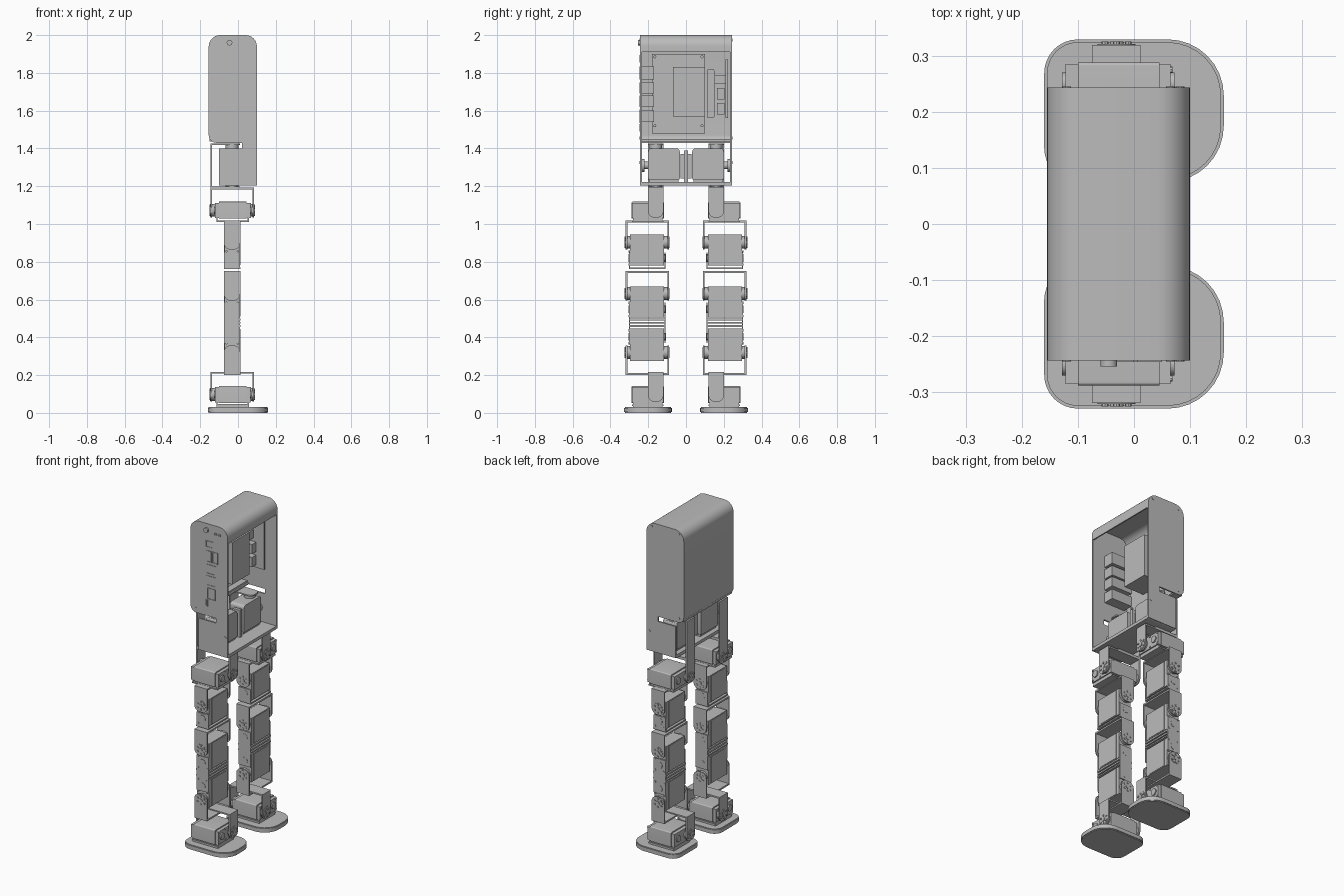
import bpy, bmesh, math
from mathutils import Vector

cube = bpy.data.objects.get("Cube")
if cube:
    bpy.data.objects.remove(cube, do_unlink=True)

grey = bpy.data.materials.new("plain grey")
grey.use_nodes = True
grey.diffuse_color = (0.5, 0.5, 0.5, 1)
grey.node_tree.nodes["Principled BSDF"].inputs["Base Color"].default_value = (0.5, 0.5, 0.5, 1)
made = []


# ---- shape helpers: a shape is (outline, axis, start, end) ----
def place(axis, u, v, w):
    return {"x": (w, u, v), "y": (u, w, v), "z": (u, v, w)}[axis]


def arc(cu, cv, r, a0, a1, n=8):
    return [(cu + r * math.cos(math.radians(a0 + (a1 - a0) * i / n)),
             cv + r * math.sin(math.radians(a0 + (a1 - a0) * i / n))) for i in range(n + 1)]


def rounded(u0, u1, v0, v1, bl=0, br=0, tr=0, tl=0):
    pts = []
    for cu, cv, r, a, su, sv in ((u0, v0, bl, 180, 1, 1), (u1, v0, br, 270, -1, 1),
                                 (u1, v1, tr, 0, -1, -1), (u0, v1, tl, 90, 1, -1)):
        pts += arc(cu + su * r, cv + sv * r, r, a, a + 90) if r else [(cu, cv)]
    return pts


def box(x0, x1, y0, y1, z0, z1):
    return (rounded(x0, x1, y0, y1), "z", z0, z1)


def disc(axis, u, v, r, a, b, n=20):
    return (arc(u, v, r, 0, 360 - 360 / n, n - 1), axis, a, b)


def make(name, shapes, side=1):
    bm = bmesh.new()
    for pts, axis, a, b in shapes:
        lo = [bm.verts.new(place(axis, u, v, a)) for u, v in pts]
        hi = [bm.verts.new(place(axis, u, v, b)) for u, v in pts]
        bm.faces.new(lo)
        bm.faces.new(hi)
        for i in range(len(lo)):
            j = (i + 1) % len(lo)
            bm.faces.new((lo[i], lo[j], hi[j], hi[i]))
    for v in bm.verts:
        v.co.y *= side
    bmesh.ops.recalc_face_normals(bm, faces=bm.faces)
    me = bpy.data.meshes.new(name)
    bm.to_mesh(me)
    bm.free()
    me.materials.append(grey)
    ob = bpy.data.objects.new(name, me)
    bpy.context.collection.objects.link(ob)
    made.append(ob)
    return ob


def horn(axis, u, v, a, b):
    """Servo wheel from a to b, with a hub and a ring of screws standing proud at b."""
    d = 0.004 if b > a else -0.004
    out = [disc(axis, u, v, 0.034, a, b), disc(axis, u, v, 0.012, b, b + d, 12)]
    for k in range(6):
        t = math.radians(60 * k + 30)
        out.append(disc(axis, u + 0.024 * math.cos(t), v + 0.024 * math.sin(t), 0.006, b, b + d, 8))
    return out


# ---- torso: curved cover, end walls and floor ----
def cover_path(t):
    x0, x1, z0, z1 = -0.155 + t, 0.10 - t, 1.43 + t, 2.0 - t
    return ([(x1, 1.91)] + arc(x1 - 0.06 + t, z1 - 0.06 + t, 0.06 - t, 0, 90)
            + arc(x0 + 0.06 - t, z1 - 0.06 + t, 0.06 - t, 90, 180)
            + arc(x0 + 0.04 - t, z0 + 0.04 - t, 0.04 - t, 180, 270) + [(-0.09, z0)])


make("torso_cover", [(cover_path(0) + cover_path(0.008)[::-1], "y", -0.236, 0.236)])
for side, label in ((-1, "front"), (1, "back")):
    make(label + "_wall", [
        (rounded(-0.155, 0.1, 1.43, 2.0, 0.04, 0, 0.06, 0.06), "y", 0.234, 0.243),
        box(0.02, 0.1, 0.234, 0.243, 1.40, 1.43),
        box(-0.10, 0.1, 0.234, 0.243, 1.205, 1.40)], side)
    make(label + "_wall_screws", [disc("y", x, z, 0.008, 0.24, 0.245, 10) for x, z in
         ((-0.12, 1.975), (0.065, 1.975), (-0.12, 1.455), (0.082, 1.325))], side)
make("torso_floor", [(rounded(-0.238, 0.238, 1.203, 1.222, 0.01, 0.01), "x", -0.10, 0.10)])
make("cover_lip", [box(-0.15, -0.10, -0.235, 0.235, 1.438, 1.45)])

# ---- sockets on the front wall ----
sockets = [(-0.05, 0.0, 1.855, 1.895), (-0.045, -0.012, 1.765, 1.835), (-0.006, 0.033, 1.765, 1.835),
           (-0.045, 0.02, 1.692, 1.75), (-0.045, 0.02, 1.62, 1.68), (-0.04, 0.015, 1.535, 1.605),
           (-0.05, -0.035, 1.49, 1.53), (0.005, 0.05, 1.942, 1.955)]
for x0, x1, z0, z1 in sockets:
    t = 0.004
    make("socket_frame", [box(x0, x0 + t, -0.246, -0.24, z0, z1), box(x1 - t, x1, -0.246, -0.24, z0, z1),
                          box(x0, x1, -0.246, -0.24, z0, z0 + t), box(x0, x1, -0.246, -0.24, z1 - t, z1)])
make("power_button", [disc("y", -0.045, 1.96, 0.015, -0.254, -0.24)])

# ---- electronics inside the open side ----
make("circuit_board", [box(-0.135, -0.125, -0.18, 0.10, 1.48, 1.90)])
make("board_standoffs", [disc("x", y, z, 0.008, -0.15, -0.115, 10)
                         for y in (-0.165, 0.085) for z in (1.52, 1.885)])
make("processor_box", [box(-0.125, 0.01, -0.07, 0.10, 1.57, 1.83)])
make("port_blocks", [box(-0.125, 0.015, -0.235, -0.17, z, z + h)
                     for z, h in ((1.54, 0.06), (1.62, 0.06), (1.69, 0.06), (1.765, 0.07))])
make("side_board", [(rounded(0.11, 0.15, 1.56, 1.82, 0.01, 0.01, 0.01, 0.01), "x", -0.10, -0.05),
                    box(-0.10, -0.04, 0.15, 0.21, 1.74, 1.79), box(-0.08, -0.02, 0.165, 0.205, 1.58, 1.64),
                    box(-0.08, -0.02, 0.165, 0.205, 1.66, 1.72), box(-0.11, 0.03, 0.21, 0.222, 1.56, 1.87)])
make("hip_spacer", [box(-0.06, 0.0, -0.028, 0.028, 1.24, 1.37), box(-0.03, 0.02, -0.01, 0.01, 1.22, 1.39)])

CX = -0.031                      # centre line of the legs in x
LX0, LX1 = -0.075, 0.012         # leg width
Y0, Y1, YC = 0.12, 0.293, 0.205  # servo span and leg centre in y
HY = 0.16                        # roll and yaw axis


def pitch_servo(name, z0, z1, hz, mz, s):
    """Servo whose shaft runs sideways, with a wheel on both ends."""
    make(name, [box(LX0 + 0.003, LX1 - 0.003, Y0 - 0.003, Y1 + 0.003, z0, z1),
                box(LX0, LX1, Y0 + 0.02, Y1 - 0.02, z0 + 0.004, z1 - 0.004)], s)
    make(name + "_wheels", horn("y", CX, hz, Y1, 0.321) + horn("y", CX, hz, Y0, 0.092)
         + [disc("y", CX, mz, 0.02, Y1, 0.305), disc("y", CX, mz, 0.02, Y0, 0.107)]
         + [disc("y", CX + dx, mz + dz, 0.006, Y1, 0.305, 8) for dx in (-0.03, 0.03) for dz in (-0.035, 0.035)], s)


def pitch_bracket(name, bar, tip, s):
    """U bracket with its bar at one height and rounded arms reaching to tip."""
    lo, hi = min(bar, tip), max(bar, tip)
    r = 0.035
    pts = (rounded(LX0, LX1, lo, hi, r, r) if tip < bar else rounded(LX0, LX1, lo, hi, 0, 0, r, r))
    make(name, [(pts, "y", 0.311, 0.319), (pts, "y", 0.091, 0.099),
                box(LX0, LX1, 0.091, 0.319, bar - 0.005, bar + 0.005)], s)


def roll_joint(name, z, top, s):
    """Servo whose shaft runs front to back in the leg frame, under an inverted U bracket."""
    make(name + "_servo", [
        (rounded(0.117, 0.288, z - 0.045, z + 0.045, 0, 0, 0.006, 0.006), "x", -0.10, 0.045),
        (rounded(0.12, 0.285, z - 0.042, z + 0.038), "x", -0.122, 0.065),
        box(-0.115, 0.058, 0.12, 0.285, z - 0.062, z - 0.054),
        box(-0.115, -0.108, 0.125, 0.28, z - 0.06, z + 0.02),
        box(0.05, 0.058, 0.125, 0.28, z - 0.06, z + 0.02)], s)
    screws = [disc("x", 0.245 + dy, z + dz, 0.006, 0.06, 0.069, 8)
              for dy in (-0.03, 0.03) for dz in (-0.032, 0.032)]
    make(name + "_wheels", horn("x", HY, z, 0.06, 0.086) + horn("x", HY, z, -0.12, -0.147)
         + screws + [disc("x", 0.25, z, 0.02, -0.128, 0.072)], s)
    arm = rounded(0.12, 0.2, z - 0.038, top, 0.03, 0.03)
    make(name + "_bracket", [(arm, "x", 0.076, 0.084), (arm, "x", -0.146, -0.138),
                             box(-0.146, 0.084, 0.12, 0.2, top - 0.009, top)], s)


for s, label in ((1, "back"), (-1, "front")):
    p = label + "_leg_"
    # hip yaw servo inside the torso with its C bracket
    make(p + "yaw_servo", [(rounded(0.033, 0.2, 1.235, 1.40, 0.006, 0.006, 0.018, 0.018), "x", -0.078, 0.018),
                           box(-0.07, 0.01, 0.04, 0.195, 1.222, 1.395)], s)
    make(p + "yaw_wheels", horn("z", CX, HY, 1.39, 1.418) + [disc("z", CX, HY, 0.034, 1.188, 1.23),
         disc("y", CX, 1.31, 0.02, 0.19, 0.222), disc("y", CX, 1.31, 0.034, 0.22, 0.236)], s)
    make(p + "yaw_bracket", [(rounded(-0.146, 0.01, 0.12, 0.2, 0, 0.03, 0.03, 0), "z", 1.418, 1.426),
                             box(-0.146, -0.138, 0.12, 0.2, 1.19, 1.426),
                             box(-0.146, 0.01, 0.12, 0.2, 1.19, 1.199)], s)
    roll_joint(p + "hip_roll", 1.073, 1.192, s)
    # thigh
    pitch_bracket(p + "hip_bracket", 1.013, 0.865, s)
    pitch_servo(p + "hip_servo", 0.78, 0.945, 0.903, 0.82, s)
    make(p + "thigh_plate", [box(LX0, LX1, 0.108, 0.303, 0.762, 0.770)]
         + [box(LX0 + 0.002, LX1 - 0.002, y, y + 0.006, 0.762, 0.85) for y in (0.108, 0.297)], s)
    # knee and shin
    pitch_bracket(p + "knee_bracket", 0.745, 0.595, s)
    pitch_servo(p + "knee_servo", 0.505, 0.67, 0.632, 0.548, s)
    make(p + "shin_plates", [box(LX0, LX1, 0.108, 0.303, 0.490, 0.500), box(LX0, LX1, 0.108, 0.303, 0.456, 0.464),
                             box(LX0, LX1, 0.115, 0.298, 0.472, 0.482)]
         + [box(LX0 + 0.002, LX1 - 0.002, y, y + 0.006, 0.37, 0.585) for y in (0.108, 0.297)], s)
    pitch_servo(p + "ankle_servo", 0.275, 0.447, 0.320, 0.403, s)
    pitch_bracket(p + "ankle_bracket", 0.206, 0.357, s)
    # ankle roll and foot
    roll_joint(p + "ankle_roll", 0.098, 0.217, s)
    make(p + "foot_mount", [box(-0.115, 0.058, 0.125, 0.28, 0.02, 0.048)], s)
    make(p + "foot", [(rounded(-0.16, 0.16, 0.075, 0.329, 0.06, 0.1, 0.1, 0.06), "z", 0.004, 0.027),
                      (rounded(-0.155, 0.155, 0.08, 0.324, 0.055, 0.095, 0.095, 0.055), "z", 0.0, 0.03)], s)

# ---- smooth the curved sides, keep edges sharp ----
bpy.ops.object.select_all(action="DESELECT")
for ob in made:
    ob.select_set(True)
bpy.context.view_layer.objects.active = made[0]
bpy.ops.object.shade_smooth_by_angle(angle=math.radians(35))
